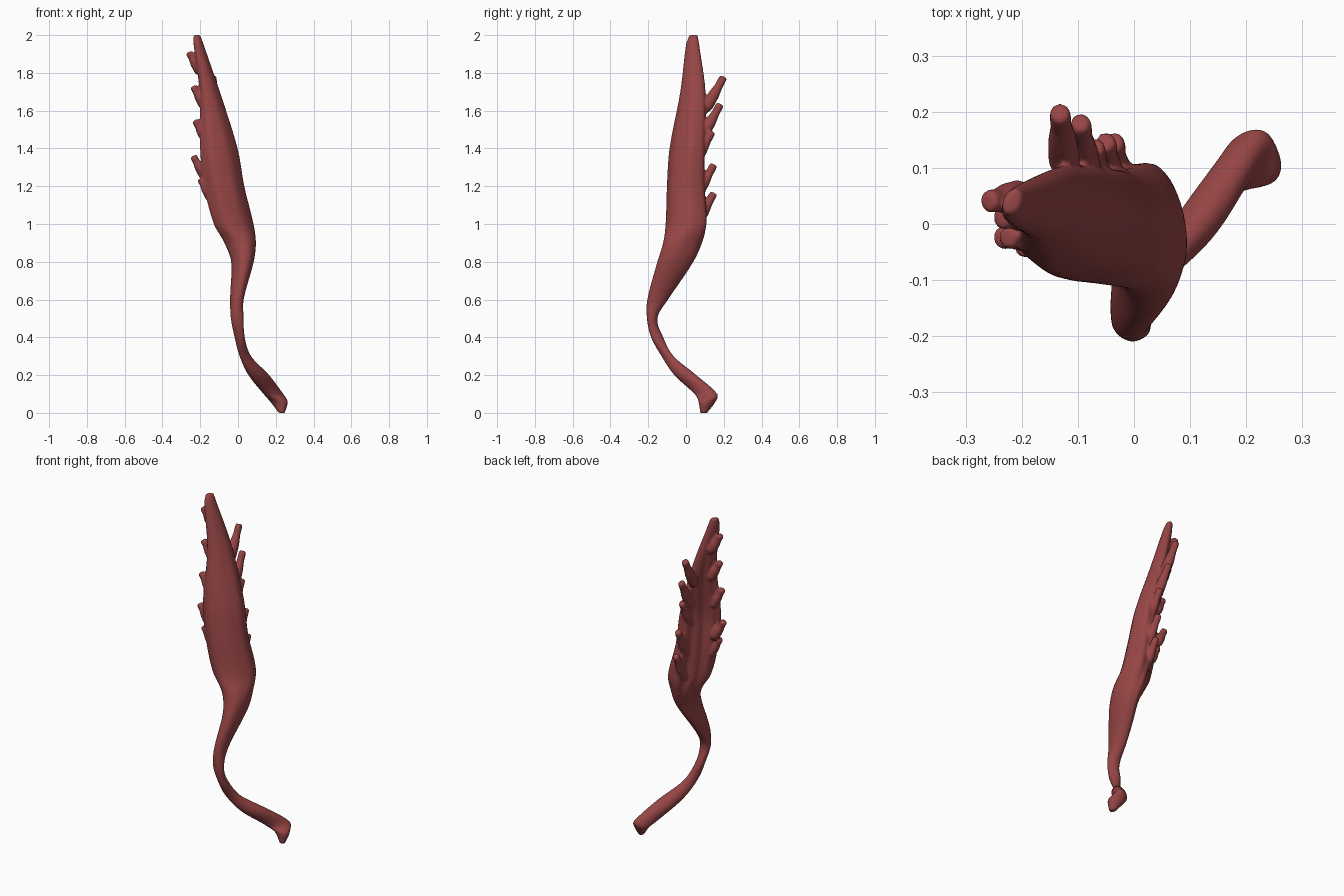
import bpy, bmesh, math
from mathutils import Vector

if "Cube" in bpy.data.objects:
    bpy.data.objects.remove(bpy.data.objects["Cube"])

mat = bpy.data.materials.new("muscle_red")
mat.diffuse_color = (0.31, 0.06, 0.06, 1)
mat.use_nodes = True
mat.node_tree.nodes["Principled BSDF"].inputs["Base Color"].default_value = mat.diffuse_color

SEG = 40
# Belly and tendon profile: z, x min, x max, y min, y max
PROFILE = [
    (0.0, .215, .248, .075, .112),
    (0.06, .17, .263, .066, .157),
    (0.10, .135, .24, .045, .166),
    (0.20, .055, .165, -.062, .055),
    (0.30, .008, .07, -.13, -.065),
    (0.40, -.018, .036, -.185, -.12),
    (0.50, -.038, .03, -.207, -.152),
    (0.60, -.042, .03, -.205, -.095),
    (0.80, -.038, .083, -.152, .042),
    (0.90, -.078, .094, -.122, .09),
    (1.00, -.135, .081, -.107, .116),
    (1.20, -.185, .032, -.1, .108),
    (1.40, -.203, -.003, -.086, .106),
    (1.70, -.205, -.096, -.03, .106),
    (1.95, -.235, -.182, 0, .07),
    (2.00, -.235, -.2, .018, .062),
]


def clamp(v):
    return max(0, min(1, v))


def skew(z):
    # how far each cross-section leans, in degrees, from foot to belly
    return 98 if z < .08 else 55 if z < .35 else 98 if z < .95 else 80 if z < 1.3 else 74


def blend(a, b, c, d, t, za, zb, zc, zd):
    # smooth curve through unevenly spaced sections
    h = zc - zb
    m, n = (c - a) / (zc - za) * h, (d - b) / (zd - zb) * h
    return b + t * m + t * t * (3 * (c - b) - 2 * m - n) + t ** 3 * (m + n - 2 * (c - b))


def section_ring(z, x0, x1, y0, y1, lean):
    cx, cy, hx, hy = (x0 + x1) / 2, (y0 + y1) / 2, (x1 - x0) / 2, (y1 - y0) / 2
    belly = math.sin(math.pi * clamp((z - .7) / 1.25))
    lean = math.radians(lean)
    ring = []
    for i in range(SEG):
        a = math.tau * i / SEG
        u, v = math.cos(a), math.cos(a - lean)
        # hollow the inner face that looks back and to the left
        inner = max(0, (v - u) / (2 * math.sin(lean / 2)))
        push = .42 * belly * inner ** 3
        # shallow fibre ridges running along the belly
        r = 1 + belly * (.02 * math.sin(7 * a + 2 * z) + .09 * inner * math.sin(9 * a + 6 * z))
        ring.append(Vector((cx + hx * (u * r + push), cy + hy * (v * r - push), z)))
    return ring


def loft(bm, rings):
    vs = [[bm.verts.new(p) for p in ring] for ring in rings]
    n = len(rings[0])
    for a, b in zip(vs, vs[1:]):
        for i in range(n):
            j = (i + 1) % n
            bm.faces.new((a[i], a[j], b[j], b[i]))
    bm.faces.new(vs[0][::-1])
    bm.faces.new(vs[-1])


def slip(bm, tip, offset, width, thick):
    # tapering tendon finger that leaves the belly upward and curls outward
    tip = Vector(tip)
    base = tip + Vector(offset)
    mid = (base + tip) / 2 + Vector((-offset[0], -offset[1], 0)) * .05
    rings = []
    for k, f in ((0, .7), (.2, 1.2), (.5, 1.1), (.75, .8), (.9, .82), (.98, .75), (1, .5)):
        p = base * (1 - k) ** 2 + mid * 2 * k * (1 - k) + tip * k * k
        d = ((mid - base) * (1 - k) + (tip - mid) * k).normalized()
        side = d.cross(Vector((0, 0, 1))).normalized()
        out = side.cross(d)
        rings.append([p + side * (math.cos(t) * width * f) + out * (math.sin(t) * thick * f)
                      for t in (math.tau * i / 12 for i in range(12))])
    loft(bm, rings)


bm = bmesh.new()

# Belly and lower tendon
stations = [(*s, skew(s[0])) for s in PROFILE]
last = len(stations) - 1
rings = []
for i in range(last):
    q = [stations[max(0, min(last, i + k))] for k in (-1, 0, 1, 2)]
    zs = [s[0] for s in q]
    for t in (0, .2, .4, .6, .8):
        rings.append(section_ring(zs[1] * (1 - t) + zs[2] * t,
                                  *(blend(*c, t, *zs) for c in list(zip(*q))[1:])))
rings.append(section_ring(*stations[-1]))
loft(bm, rings)

# Slip tips along the left edge and along the back edge
LEFT = [(-.26, .04, 1.91), (-.237, .01, 1.73), (-.227, -.025, 1.55),
        (-.237, -.025, 1.36), (-.2, -.04, 1.24)]
BACK = [(-.132, .2, 1.78), (-.095, .182, 1.635), (-.07, .138, 1.49),
        (-.05, .148, 1.315), (-.035, .148, 1.165)]
for tip in LEFT:
    slip(bm, tip, (.07, .01, -.12), .026, .024)
for tip in BACK:
    slip(bm, tip, (.01, -.11, -.19), .024, .027)

bmesh.ops.recalc_face_normals(bm, faces=bm.faces)
mesh = bpy.data.meshes.new("muscle")
bm.to_mesh(mesh)
bm.free()
mesh.materials.append(mat)
obj = bpy.data.objects.new("muscle", mesh)
bpy.context.collection.objects.link(obj)

# Fuse belly and slips into one smooth surface
fuse = obj.modifiers.new("fuse", 'REMESH')
fuse.mode = 'VOXEL'
fuse.voxel_size = .0055
fuse.use_smooth_shade = True
soften = obj.modifiers.new("soften", 'SMOOTH')
soften.factor = .5
soften.iterations = 4
